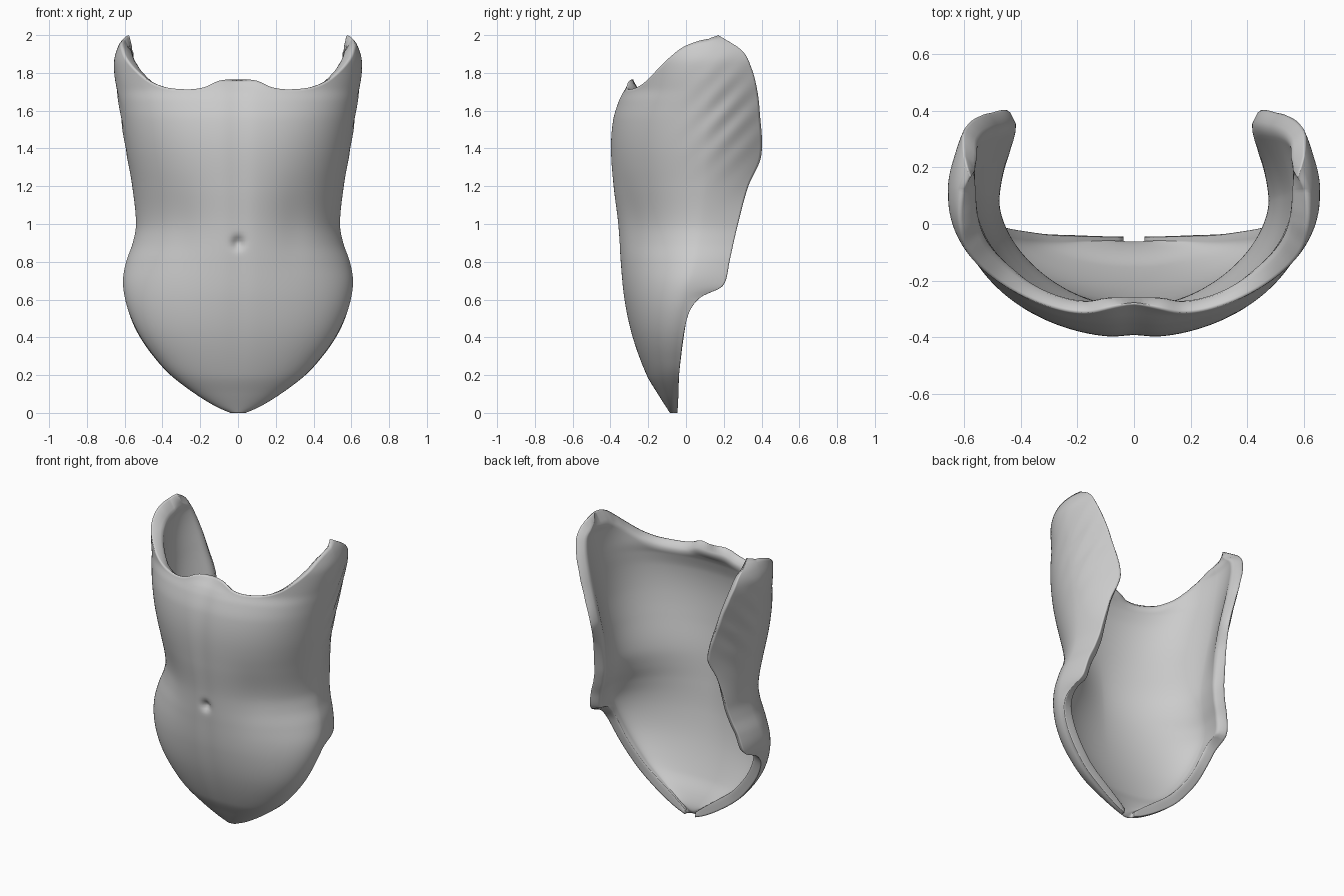
import bpy
import bmesh
from math import sin, cos, exp, pi, radians, sqrt
from mathutils import Vector

default_cube = bpy.data.objects.get("Cube")
if default_cube:
    bpy.data.objects.remove(default_cube, do_unlink=True)


def smooth_curve(points):
    """Return a smooth function through (position, value) pairs."""
    def slope(i):
        low, high = max(i - 1, 0), min(i + 1, len(points) - 1)
        return (points[high][1] - points[low][1]) / (points[high][0] - points[low][0])

    def evaluate(t):
        t = min(max(t, points[0][0]), points[-1][0])
        i = 0
        while i < len(points) - 2 and t > points[i + 1][0]:
            i += 1
        (start, a), (end, b) = points[i], points[i + 1]
        span = end - start
        s = (t - start) / span
        return (a * (1 + 2 * s) * (1 - s) ** 2 + b * s * s * (3 - 2 * s)
                + span * s * (1 - s) * (slope(i) * (1 - s) - slope(i + 1) * s))
    return evaluate


# Profiles by height: half width, front depth, widest depth, back edge and inward curl
half_width = smooth_curve([(0, .04), (.03, .11), (.1, .225), (.2, .355), (.3, .445), (.4, .515),
                           (.5, .565), (.6, .597), (.7, .609), (.8, .592), (.9, .557), (1, .54),
                           (1.2, .56), (1.4, .595), (1.6, .625), (1.85, .657), (1.95, .63), (2, .59)])
front_depth = smooth_curve([(0, -.085), (.1, -.15), (.2, -.21), (.4, -.285), (.6, -.33), (.8, -.352),
                            (1, -.367), (1.2, -.39), (1.4, -.402), (1.55, -.39), (1.65, -.36),
                            (1.72, -.33), (2, -.32)])
widest_depth = smooth_curve([(0, -.06), (.2, -.06), (.4, -.045), (.6, -.01), (.8, .05), (1, .08),
                             (1.5, .1), (2, .12)])
back_edge = smooth_curve([(0, -.045), (.1, -.04), (.2, -.037), (.4, -.015), (.52, .012), (.58, .045),
                          (.62, .09), (.66, .18), (.7, .21), (.8, .23), (1, .275), (1.2, .33),
                          (1.36, .398), (1.6, .39), (1.72, .375), (1.83, .345), (1.92, .295), (2, .17)])
curl = smooth_curve([(0, 0), (.55, 0), (.7, .03), (1, .04), (1.2, .09), (1.36, .145), (1.6, .11),
                     (1.85, .06), (2, .01)])
# Flank fullness (lower is squarer)
flank = smooth_curve([(0, .96), (.4, 1), (.7, 1.1), (1, 1.12), (1.3, .98), (1.6, .92), (2, .92)])
# Neckline height by angle from the front centre
neckline = smooth_curve([(0, 1.765), (7, 1.76), (14, 1.725), (22, 1.713), (35, 1.725), (45, 1.76),
                         (55, 1.82), (65, 1.885), (75, 1.94), (90, 1.98), (120, 2)])


def shell_point(u, v, detailed):
    """u runs from the front centre (0) to the back edge (1), v from hem to neckline."""
    side = -1 if u < 0 else 1
    u = abs(u)
    angle = min(u / .72, 1) * 90
    back = max((u - .72) / .28, 0)
    top = neckline(angle + back * 30)
    level = 2 * v ** 1.25
    z = level if level < 1.2 else 1.2 + (level - 1.2) * (top - 1.2) / .8

    front, middle, power = front_depth(z), widest_depth(z), flank(z)
    a = radians(angle)
    x = half_width(z) * max(sin(a), 0) ** power - curl(z) * back ** 1.7
    y = middle - (middle - front) * max(cos(a), 0) ** power
    y += (back_edge(z) - middle) * back
    # Neck lip leaning back
    y += .6 * max(z - 1.7, 0) * exp(-(x / .15) ** 2)

    # Centre furrow, navel, waist hollows and slanted rib ripples
    if detailed:
        y += .01 * exp(-(x / .06) ** 2) * min(z, 1)
        y += .03 * exp(-((x / .03) ** 2 + ((z - .9) / .03) ** 2))
        y += .008 * exp(-(((x - .3) / .09) ** 2 + ((z - 1) / .2) ** 2))
        ribs = exp(-((y - .22) / .16) ** 2 - ((z - 1.58) / .22) ** 2)
        x += .004 * ribs * sin(2 * pi * (z - y) / .15)
    return Vector((side * x, y, z))


def inner_point(u, v):
    """Plain inside wall, thinning to a rounded rim at every border."""
    step = .006
    across = shell_point(min(u + step, 1), v, False) - shell_point(max(u - step, -1), v, False)
    upward = shell_point(u, min(v + step, 1), False) - shell_point(u, max(v - step, 0), False)
    edge_band = .05 + .05 * max(1 - v / .4, 0)
    border = min((1 - abs(u)) / edge_band, v / .12, (1 - v) / .03, 1)
    # Thicker rim over the sides of the neckline
    fullness = .065 + .03 * exp(-((abs(u) - .65) / .2) ** 2 - ((1 - v) / .15) ** 2)
    thickness = fullness * (.15 + .85 * sqrt(max(1 - (1 - border) ** 2, 0)))
    return shell_point(u, v, False) - across.cross(upward).normalized() * thickness


# Outer and inner walls
columns, rows = 160, 120
bm = bmesh.new()
walls = []
for make_point in (lambda u, v: shell_point(u, v, True), inner_point):
    walls.append([[bm.verts.new(make_point(2 * c / columns - 1, r / rows))
                   for c in range(columns + 1)] for r in range(rows + 1)])
for grid in walls:
    for r in range(rows):
        for c in range(columns):
            bm.faces.new((grid[r][c], grid[r][c + 1], grid[r + 1][c + 1], grid[r + 1][c]))

# Rim joining the two walls
border = [(0, c) for c in range(columns)] + [(r, columns) for r in range(rows)]
border += [(rows, c) for c in range(columns, 0, -1)] + [(r, 0) for r in range(rows, 0, -1)]
outer, inner = walls
for (r, c), (s, d) in zip(border, border[1:] + border[:1]):
    bm.faces.new((outer[r][c], outer[s][d], inner[s][d], inner[r][c]))
bmesh.ops.recalc_face_normals(bm, faces=bm.faces)
for face in bm.faces:
    face.smooth = True

mesh = bpy.data.meshes.new("torso_shell")
bm.to_mesh(mesh)
bm.free()
torso = bpy.data.objects.new("torso_shell", mesh)
bpy.context.collection.objects.link(torso)

# Plain clay grey
clay = bpy.data.materials.new("clay_grey")
clay.use_nodes = True
colour = (.6, .6, .6, 1)
clay.diffuse_color = colour
clay.node_tree.nodes["Principled BSDF"].inputs["Base Color"].default_value = colour
mesh.materials.append(clay)
